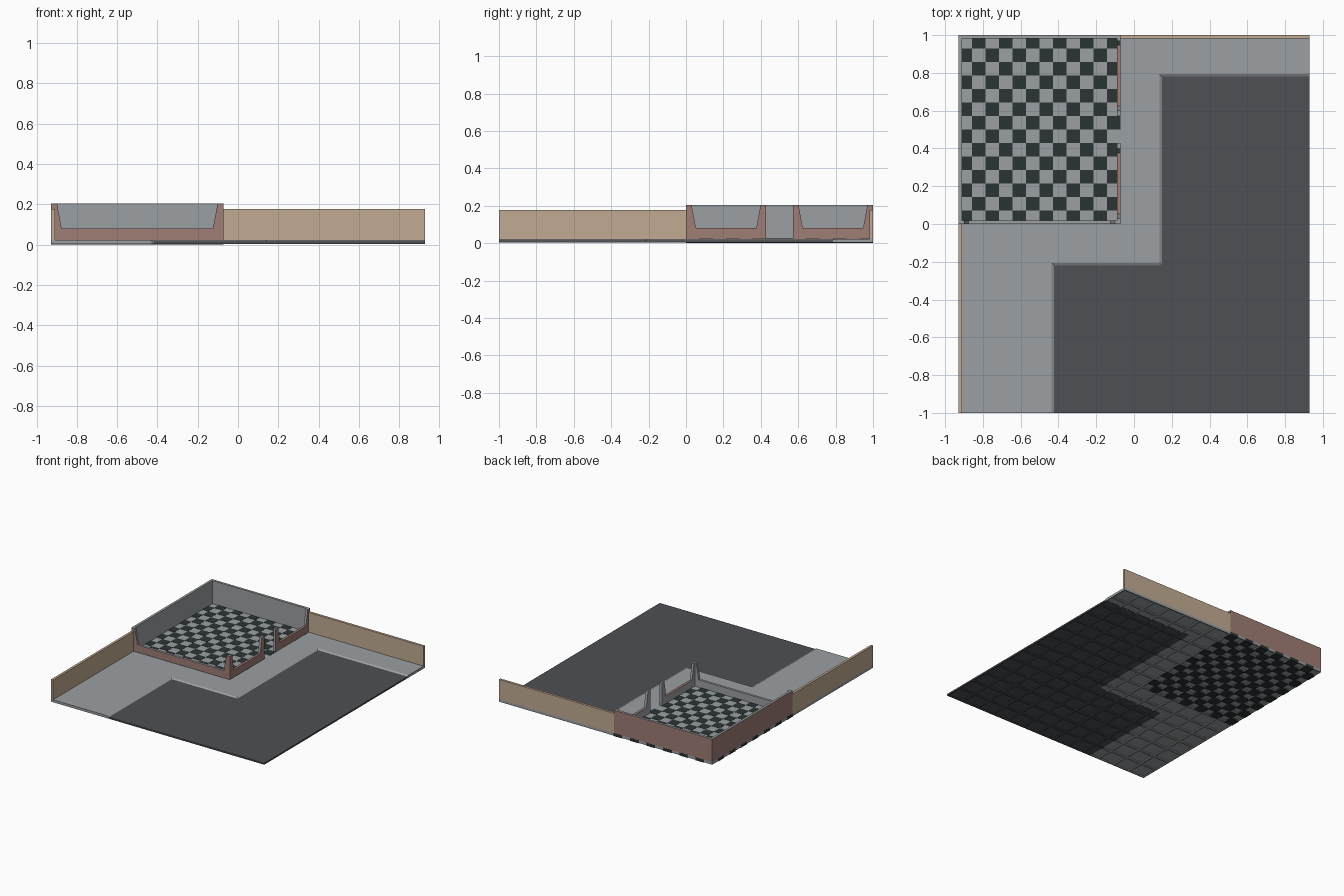
import bpy, bmesh

if "Cube" in bpy.data.objects:
    bpy.data.objects.remove(bpy.data.objects["Cube"])

U = 1 / 14                    # floor module
X, Y = 13 * U, 1.0            # half extents of the base
TOP = 0.0225                  # floor height
ROOM_R = -U                   # right side of the room (front side is y = 0)
T = 0.019                     # wall thickness


def mat(name, r, g, b):
    m = bpy.data.materials.new(name)
    m.diffuse_color = (r, g, b, 1)
    m.use_nodes = True
    m.node_tree.nodes["Principled BSDF"].inputs["Base Color"].default_value = m.diffuse_color
    return m


GREY = mat("pale_grey", 0.33, 0.35, 0.36)
ASPHALT = mat("asphalt_grey", 0.074, 0.08, 0.089)
BLACK = mat("tile_black", 0.024, 0.034, 0.034)
PINK = mat("dusty_pink", 0.35, 0.205, 0.18)
TAN = mat("tan", 0.54, 0.41, 0.29)


def finish(bm, name, mats):
    bmesh.ops.recalc_face_normals(bm, faces=bm.faces)
    me = bpy.data.meshes.new(name)
    bm.to_mesh(me)
    bm.free()
    for m in mats:
        me.materials.append(m)
    ob = bpy.data.objects.new(name, me)
    bpy.context.collection.objects.link(ob)
    return ob


def loft(bm, low, high):
    """Solid between two matching outlines."""
    a = [bm.verts.new(p) for p in low]
    b = [bm.verts.new(p) for p in high]
    bm.faces.new(a)
    bm.faces.new(b)
    n = len(a)
    for i in range(n):
        j = (i + 1) % n
        bm.faces.new((a[i], a[j], b[j], b[i]))


def box(bm, x0, x1, y0, y1, z0, z1):
    pts = [(x0, y0), (x1, y0), (x1, y1), (x0, y1)]
    loft(bm, [(x, y, z0) for x, y in pts], [(x, y, z1) for x, y in pts])


# Path with room floor, its curb sloping down to the road
def path_outline(o, z):
    cx, cy, ex, ey = -6 * U + o, -3 * U - o, 2 * U + o, 11 * U - o
    return [(p[0], p[1], z) for p in
            ((-X, -Y), (cx, -Y), (cx, cy), (ex, cy), (ex, ey), (X, ey), (X, Y), (-X, Y))]


bm = bmesh.new()
loft(bm, path_outline(0.012, 0.011), path_outline(-0.008, TOP))
finish(bm, "path_and_room_floor", [GREY])

# Road, slightly lower than the path
road = [(-6 * U, -Y), (X, -Y), (X, 11 * U), (2 * U, 11 * U), (2 * U, -3 * U), (-6 * U, -3 * U)]
bm = bmesh.new()
loft(bm, [(x, y, 0.0095) for x, y in road], [(x, y, 0.0155) for x, y in road])
finish(bm, "road", [ASPHALT])

# Grid of ribs under the floor, coloured like the floor above
ribs = {False: bmesh.new(), True: bmesh.new()}
W = 0.009


def on_road(x, y):
    return (x > -6 * U and y < -3 * U) or (x > 2 * U and y < 11 * U)


def rib(x0, x1, y0, y1):
    r = on_road((x0 + x1) / 2, (y0 + y1) / 2)
    x0, x1, y0, y1 = max(x0, -X), min(x1, X), max(y0, -Y), min(y1, Y)
    box(ribs[r], x0, x1, y0, y1, 0.003, 0.0105 if r else 0.012)


for i in range(14):
    for j in range(28):
        x, y = -X + 2 * U * i, -Y + U * j
        rib(x - W, x + W, y, y + U)
for j in range(15):
    for i in range(26):
        x, y = -X + U * i, -Y + 2 * U * j
        rib(x, x + U, y - W, y + W)
finish(ribs[False], "path_ribs", [GREY])
finish(ribs[True], "road_ribs", [ASPHALT])

# Dark checker tiles, going right through the floor
bm = bmesh.new()
E = 0.0006
for c in range(12):
    for r in range(14):
        if (c + r) % 2:
            x, y = -X + c * U, Y - (r + 1) * U
            box(bm, x - E, x + U + E, y - E, y + U + E, 0, TOP + 0.0012)
finish(bm, "checker_tiles", [BLACK])


# Room walls: dusty pink outside, grey inside
def wall(name, axis, a, b, pos, window):
    """Wall running a..b along the axis, pos..pos+T across it."""
    h, s = 0.204, 0.081
    prof = [(a, TOP), (b, TOP), (b, h)]
    if window:
        prof += [(b - 0.03, h), (b - 0.053, s), (a + 0.053, s), (a + 0.03, h)]
    prof.append((a, h))

    def at(p):
        return [(u, p, z) if axis == "x" else (p, u, z) for u, z in prof]
    bm = bmesh.new()
    loft(bm, at(pos), at(pos + T))
    bmesh.ops.recalc_face_normals(bm, faces=bm.faces)
    for f in bm.faces:
        m, n = f.calc_center_median(), f.normal
        outside = ((n.x < -0.9 and m.x < -X + 0.001) or (n.x > 0.9 and m.x > ROOM_R - 0.001)
                   or (n.y < -0.9 and m.y < 0.001) or (n.y > 0.9 and m.y > Y - 0.001))
        sill = axis == "y" and n.z > 0.9 and m.z < 0.1
        f.material_index = 1 if outside or sill else 0
    finish(bm, name, [GREY, PINK])


wall("room_back_wall", "x", -X, ROOM_R, Y - T, False)
wall("room_left_wall", "y", 0, Y, -X, False)
wall("room_front_wall", "x", -X, ROOM_R, 0, True)
wall("room_right_wall_front", "y", 0, 6 * U, ROOM_R - T, True)
wall("room_right_wall_back", "y", 8 * U, Y, ROOM_R - T, True)

# Tan boundary walls
bm = bmesh.new()
box(bm, ROOM_R, X, Y - T, Y, TOP, 0.178)
finish(bm, "boundary_back_wall", [TAN])
bm = bmesh.new()
box(bm, -X, -X + T, -Y, 0, TOP, 0.178)
finish(bm, "boundary_left_wall", [TAN])
